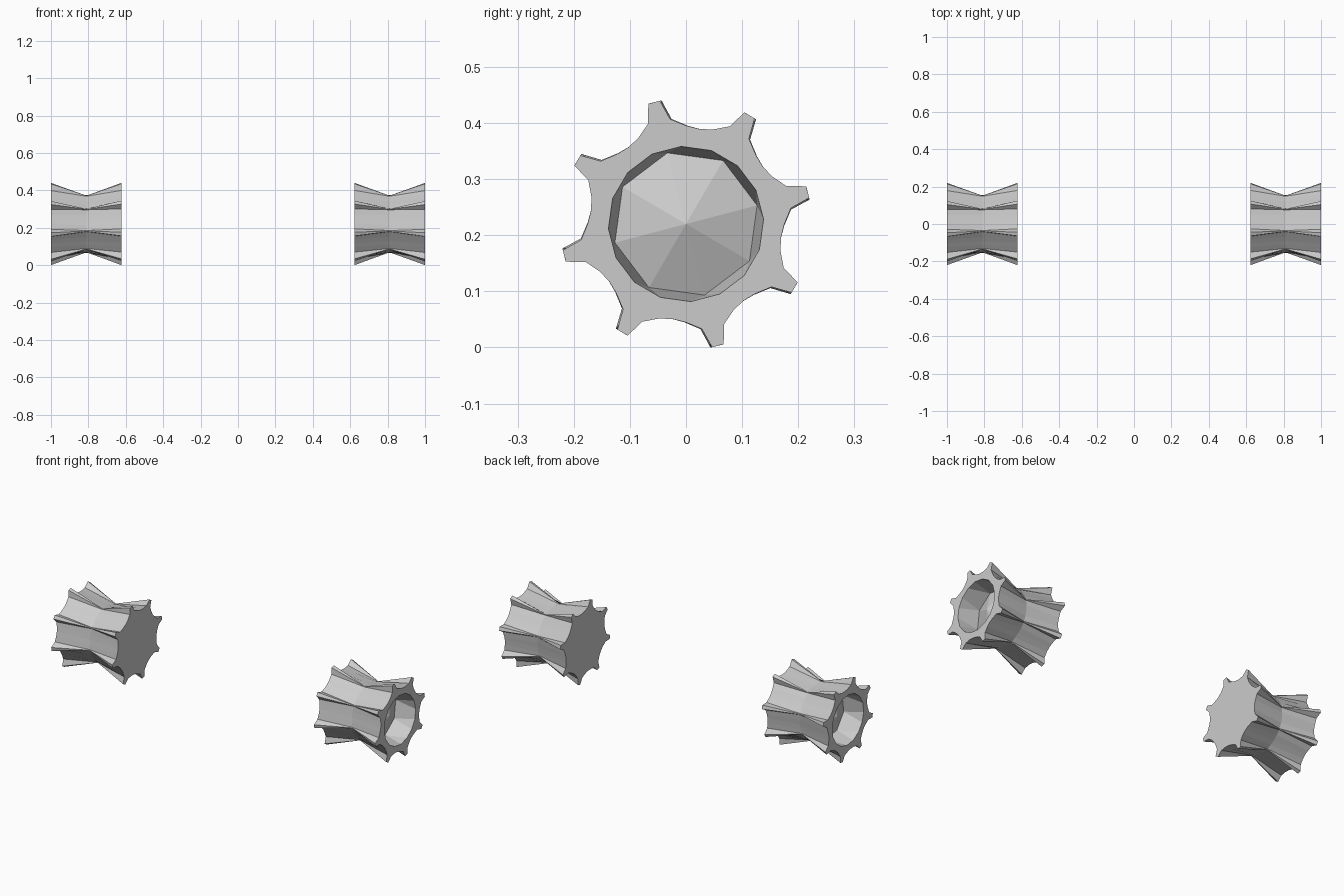
import bpy, bmesh
from math import sin, cos, radians

if "Cube" in bpy.data.objects:
    bpy.data.objects.remove(bpy.data.objects["Cube"])

TEETH, STEP, START, CZ = 8, 45.0, 14.7, 0.22

# One tooth and the valley after it: (angle offset, radius)
RIM = [(-6.1, .189), (-2.7, .2245), (2.7, .2245), (6.1, .191),
       (14.5, .175), (22.5, .171), (30.0, .175)]
WAIST = [(-1.2, .154), (-.5, .156), (.5, .156), (1.2, .154),
         (12.0, .154), (22.5, .153), (33.0, .154)]
HOLE = [(-11.25, .1385), (11.25, .1385)]
FLOOR = [(0, .131)]


def ring(bm, x, pattern, twist=0.0):
    """Repeat a pattern of polar points around the wheel axis."""
    verts = []
    for k in range(TEETH):
        for off, r in pattern:
            a = radians(START + twist + STEP * k + off)
            verts.append(bm.verts.new((x, r * cos(a), CZ + r * sin(a))))
    return verts


bm = bmesh.new()
outer = ring(bm, 1.0, RIM)
waist = ring(bm, .81, WAIST, -.4)
inner = ring(bm, .622, RIM, -.8)
hole = ring(bm, 1.0, HOLE)
floor = ring(bm, .885, FLOOR)
apex = bm.verts.new((.935, 0, CZ))

# Toothed side, pinched to a round waist
n = len(outer)
for a, b in ((outer, waist), (waist, inner)):
    for i in range(n):
        j = (i + 1) % n
        bm.faces.new((a[i], a[j], b[j], b[i]))

# Closed inner end
bm.faces.new(inner)

# Outer end ring, recess wall and raised cone on the recess floor
for k in range(TEETH):
    m = (k + 1) % TEETH
    p = outer[7 * k:7 * k + 7]
    h0, h1, h2 = hole[2 * k], hole[2 * k + 1], hole[2 * m]
    bm.faces.new([h0] + p[:4] + [h1])
    bm.faces.new([h1] + p[3:] + [outer[7 * m], h2])
    bm.faces.new((h0, h1, floor[k]))
    bm.faces.new((h1, h2, floor[m], floor[k]))
    bm.faces.new((floor[k], floor[m], apex))

bmesh.ops.recalc_face_normals(bm, faces=bm.faces[:])
mesh = bpy.data.meshes.new("toothed_wheels")
bm.to_mesh(mesh)
bm.free()
wheels = bpy.data.objects.new("toothed_wheels", mesh)
bpy.context.collection.objects.link(wheels)

# Opposite wheel
mirror = wheels.modifiers.new("opposite_wheel", 'MIRROR')
mirror.use_axis = (True, False, False)
mirror.use_mirror_merge = False
